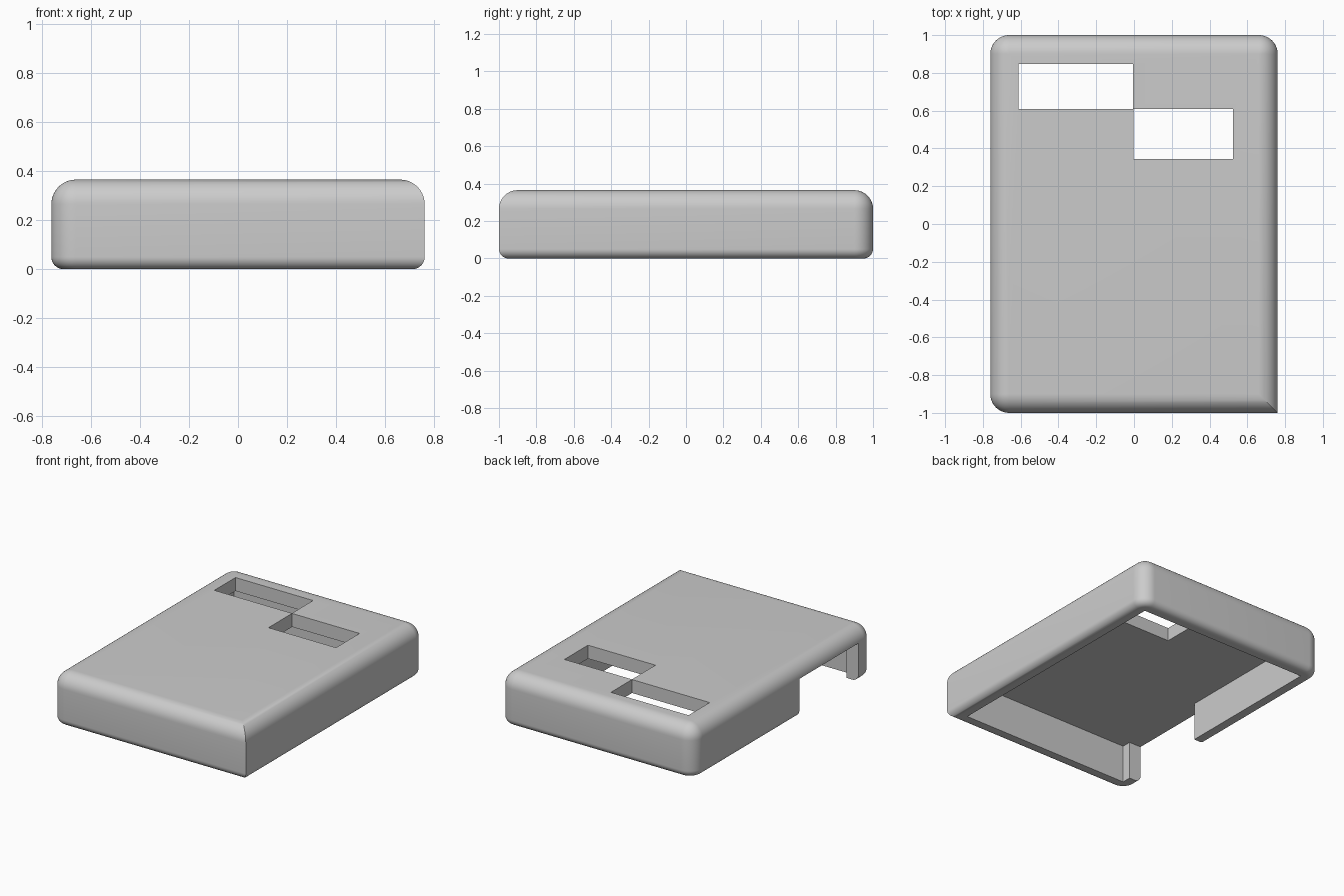
import bpy
import bmesh
from math import sin, cos, pi, radians

if "Cube" in bpy.data.objects:
    bpy.data.objects.remove(bpy.data.objects["Cube"], do_unlink=True)

HX, HY, H = 0.761, 1.0, 0.365     # half width, half depth, height
R_TOP, R_LOW = 0.1, 0.05          # upper and lower edge rounding
WALL, CEILING = 0.094, 0.27       # wall thickness, inner ceiling height
STEPS = 10

grey = bpy.data.materials.new("plain grey")
grey.use_nodes = True
grey.diffuse_color = (0.6, 0.6, 0.6, 1)
grey.node_tree.nodes["Principled BSDF"].inputs["Base Color"].default_value = (0.6, 0.6, 0.6, 1)


def finish(name, bm):
    mesh = bpy.data.meshes.new(name)
    bm.to_mesh(mesh)
    bm.free()
    mesh.materials.append(grey)
    obj = bpy.data.objects.new(name, mesh)
    bpy.context.collection.objects.link(obj)
    return obj


def footprint(inset):
    """Outline with three rounded corners and one sharp one at +x, -y."""
    r = R_TOP - inset
    points = []
    for i, (sx, sy) in enumerate([(1, 1), (-1, 1), (-1, -1)]):
        for k in range(STEPS + 1):
            a = (i + k / STEPS) * pi / 2
            points.append((sx * (HX - R_TOP) + r * cos(a), sy * (HY - R_TOP) + r * sin(a)))
    return points + [(HX - inset, inset - HY)]


def box(name, x0, x1, y0, y1, z0, z1):
    bm = bmesh.new()
    bmesh.ops.create_cube(bm, size=1)
    for v in bm.verts:
        v.co = ((x0 + x1) / 2 + v.co.x * (x1 - x0),
                (y0 + y1) / 2 + v.co.y * (y1 - y0),
                (z0 + z1) / 2 + v.co.z * (z1 - z0))
    return finish(name, bm)


# Rounded outer block, lofted from inset outlines
angles = [k / STEPS * pi / 2 for k in range(STEPS + 1)]
levels = [(R_LOW * (1 - sin(a)), R_LOW * (1 - cos(a))) for a in angles]
levels += [(R_TOP * (1 - cos(a)), H - R_TOP * (1 - sin(a))) for a in angles]
bm = bmesh.new()
rings = [[bm.verts.new((x, y, z)) for x, y in footprint(inset)] for inset, z in levels]
for low, high in zip(rings, rings[1:]):
    for i in range(len(low)):
        j = (i + 1) % len(low)
        bm.faces.new((low[i], low[j], high[j], high[i]))
bm.faces.new(rings[0][::-1])
bm.faces.new(rings[-1])
bmesh.ops.remove_doubles(bm, verts=bm.verts, dist=0.0001)
bmesh.ops.recalc_face_normals(bm, faces=bm.faces)
shell = finish("case_shell", bm)

# Hollow inside, side opening and two stepped windows in the top
cutters = [
    box("cavity_cutter", WALL - HX, HX - WALL, WALL - HY, HY - WALL, -0.2, CEILING),
    box("side_opening_cutter", -HX - 0.2, -HX + 0.2, -0.84, -0.18, -0.2, CEILING),
    box("rear_window_cutter", -0.612, -0.005, 0.61, 0.846, 0.15, 0.5),
    box("front_window_cutter", -0.003, 0.525, 0.345, 0.608, 0.15, 0.5),
]
bpy.ops.object.select_all(action="DESELECT")
bpy.context.view_layer.objects.active = shell
shell.select_set(True)
for cutter in cutters:
    cutter.hide_render = True
    mod = shell.modifiers.new("cut", "BOOLEAN")
    mod.operation = "DIFFERENCE"
    mod.solver = "EXACT"
    mod.object = cutter
    bpy.ops.object.modifier_apply(modifier=mod.name)
    bpy.data.objects.remove(cutter, do_unlink=True)

bpy.ops.object.shade_smooth_by_angle(angle=radians(30))
